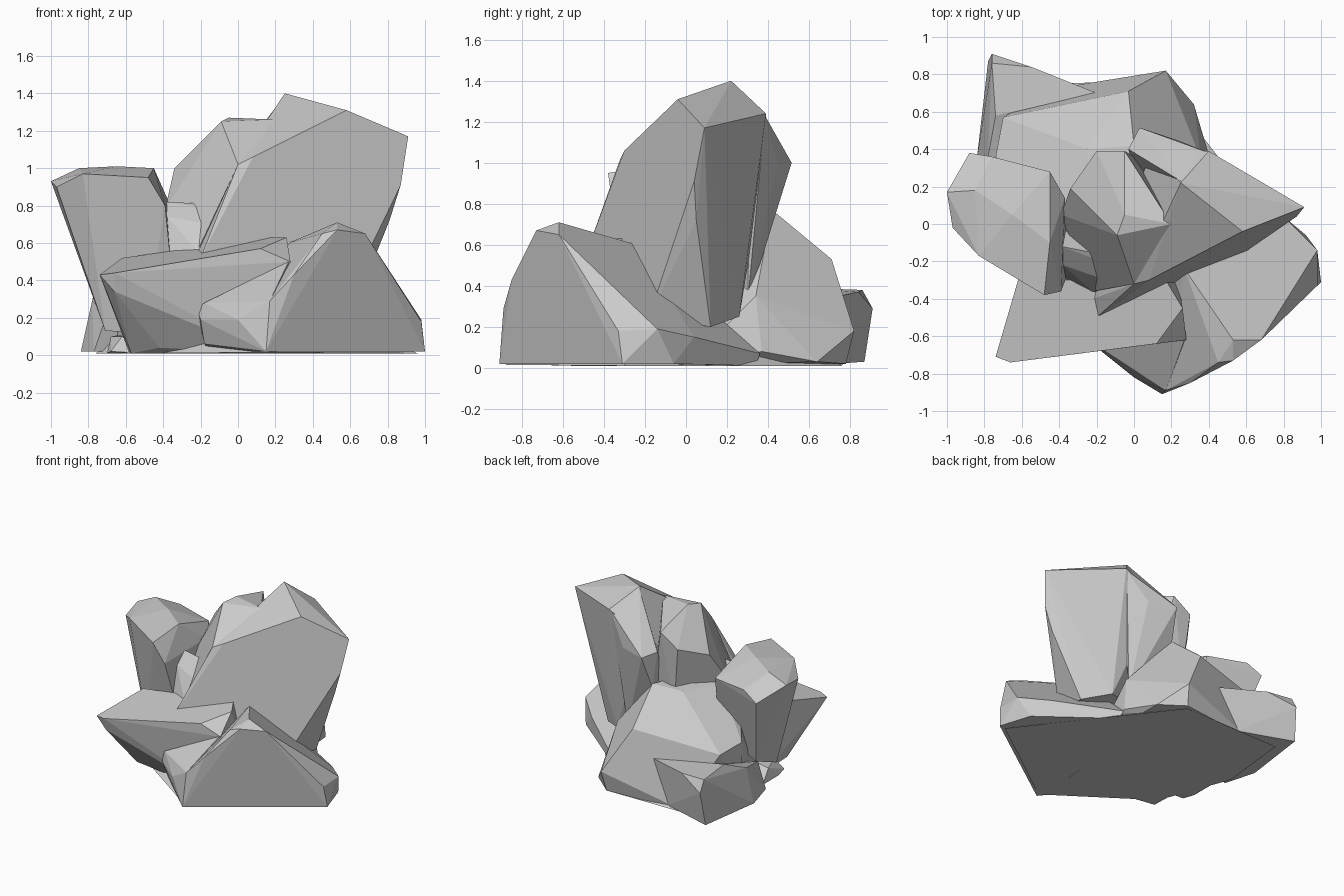
import bpy, bmesh
from math import radians


def rock(name, corners):
    """Chiselled stone: the convex hull of a few corner points, flat facets merged."""
    bm = bmesh.new()
    for c in corners:
        bm.verts.new(c)
    hull = bmesh.ops.convex_hull(bm, input=bm.verts[:])
    loose = {v for v in hull["geom_interior"] + hull["geom_unused"]
             if isinstance(v, bmesh.types.BMVert)}
    bmesh.ops.delete(bm, geom=list(loose), context='VERTS')
    bmesh.ops.dissolve_limit(bm, angle_limit=radians(5), verts=bm.verts[:], edges=bm.edges[:])
    bmesh.ops.recalc_face_normals(bm, faces=bm.faces[:])
    mesh = bpy.data.meshes.new(name)
    bm.to_mesh(mesh)
    bm.free()
    ob = bpy.data.objects.new(name, mesh)
    bpy.context.collection.objects.link(ob)
    return ob


# Tall leaning slab on the right
rock("tall_slab", [
    (0.25, 0.22, 1.40), (0.58, -0.04, 1.31), (0.91, 0.09, 1.17), (0.40, 0.39, 1.24),
    (0.08, -0.30, 1.06), (0.00, -0.32, 1.02), (-0.20, -0.50, 0.52), (-0.22, -0.40, 0.54),
    (0.87, 0.04, 0.91), (0.81, 0.05, 0.72), (0.55, -0.18, 0.25), (0.60, 0.12, 0.20),
    (0.42, 0.26, 0.25), (0.40, 0.31, 0.81), (0.10, 0.40, 1.10), (0.0, 0.1, 0.3)])

# Rear spur growing out of the slab
rock("rear_spur", [
    (0.25, 0.23, 1.39), (0.39, 0.385, 1.23), (0.03, 0.515, 1.00), (0.00, 0.42, 0.74),
    (0.24, 0.445, 1.00), (0.20, 0.42, 0.76), (0.30, 0.30, 0.31), (0.35, 0.31, 0.81),
    (-0.03, 0.40, 1.02), (0.05, 0.1, 0.5)])

# Pillar left of the slab
rock("middle_pillar", [
    (-0.05, 0.39, 1.18), (-0.20, 0.39, 1.08), (-0.34, 0.19, 1.00), (-0.09, -0.06, 1.25),
    (-0.05, 0.05, 1.27), (0.20, 0.00, 1.26), (0.00, -0.32, 1.02), (-0.39, 0.05, 0.78),
    (-0.22, -0.36, 0.55), (-0.36, -0.10, 0.50), (-0.15, 0.36, 0.60), (0.10, 0.30, 0.50)])

# Small wedge between pillar and left stone
rock("wedge_stone", [
    (-0.39, -0.12, 0.82), (-0.18, -0.16, 0.81), (-0.12, -0.22, 0.78), (-0.15, -0.30, 0.70),
    (-0.38, -0.22, 0.74), (-0.40, -0.28, 0.52), (-0.20, -0.38, 0.54), (-0.40, 0.10, 0.50),
    (-0.10, 0.00, 0.50)])

# Left stone leaning outward
rock("left_stone", [
    (-1.00, 0.17, 0.93), (-0.97, -0.02, 0.90), (-0.83, -0.17, 0.97), (-0.48, -0.38, 0.95),
    (-0.39, -0.36, 0.80), (-0.45, -0.10, 1.00), (-0.65, 0.05, 1.01), (-0.85, 0.18, 1.00),
    (-0.88, 0.38, 0.83), (-0.76, 0.36, 0.90), (-0.45, 0.28, 0.88), (-0.37, 0.14, 0.82),
    (-0.71, -0.12, 0.13), (-0.50, -0.20, 0.12), (-0.36, -0.28, 0.50), (-0.74, 0.18, 0.26),
    (-0.40, 0.15, 0.40)])

# Front left shelf with overhanging tip
rock("front_shelf", [
    (-0.74, -0.71, 0.43), (-0.66, -0.74, 0.44), (-0.66, -0.71, 0.34), (0.12, -0.64, 0.57),
    (0.28, -0.62, 0.50), (0.26, -0.45, 0.63), (0.17, -0.30, 0.63), (-0.07, -0.30, 0.60),
    (-0.62, -0.30, 0.52), (-0.57, -0.45, 0.01), (-0.42, -0.52, 0.04), (0.15, -0.56, 0.01),
    (0.20, -0.10, 0.01), (-0.58, -0.20, 0.01)])

# Front right boulder
rock("front_boulder", [
    (0.53, -0.73, 0.67), (0.45, -0.74, 0.65), (0.53, -0.62, 0.71), (0.68, -0.62, 0.65),
    (0.27, -0.24, 0.60), (0.60, -0.18, 0.41), (0.17, -0.89, 0.29), (0.30, -0.85, 0.43),
    (0.15, -0.91, 0.02), (0.98, -0.33, 0.18), (1.00, -0.31, 0.02), (0.98, -0.14, 0.19),
    (0.92, -0.06, 0.02), (0.80, 0.04, 0.15), (0.40, 0.36, 0.07), (0.42, 0.34, 0.01),
    (0.05, -0.30, 0.01)])

# Low nose on the boulder's left
rock("boulder_nose", [
    (-0.22, -0.62, 0.25), (-0.18, -0.66, 0.28), (-0.20, -0.66, 0.19), (0.00, -0.82, 0.19),
    (-0.18, -0.62, 0.06), (0.15, -0.91, 0.02), (0.17, -0.89, 0.29), (0.02, -0.66, 0.36),
    (0.27, -0.62, 0.50), (0.40, -0.50, 0.02), (-0.15, -0.50, 0.02)])

# Broad rear body
rock("rear_body", [
    (-0.03, 0.71, 0.53), (0.00, 0.42, 0.77), (-0.25, 0.40, 0.77), (-0.21, 0.05, 0.80),
    (-0.38, 0.10, 0.75), (-0.62, 0.20, 0.56), (-0.70, 0.57, 0.45), (-0.74, 0.36, 0.48),
    (0.17, 0.82, 0.18), (0.15, 0.78, 0.02), (0.32, 0.64, 0.03), (0.40, 0.37, 0.08),
    (0.36, 0.34, 0.35), (0.35, 0.00, 0.01), (-0.50, -0.25, 0.01), (-0.70, 0.30, 0.01),
    (-0.45, 0.72, 0.01)])

# Low corner stone at the rear left
rock("corner_stone", [
    (-0.76, 0.91, 0.29), (-0.78, 0.87, 0.03), (-0.76, 0.86, 0.38), (-0.55, 0.84, 0.37),
    (-0.20, 0.70, 0.34), (-0.74, 0.58, 0.39), (-0.78, 0.36, 0.29), (-0.70, 0.10, 0.22),
    (-0.77, 0.10, 0.02), (-0.84, 0.35, 0.02), (-0.35, 0.73, 0.02), (-0.30, 0.30, 0.01)])

# Pebbles under the front left overhang
for i, (x, y, s) in enumerate([(-0.60, -0.16, 0.10), (-0.47, -0.38, 0.08)]):
    rock(f"pebble_{i + 1}", [
        (x - s, y, 0.01), (x - 0.8 * s, y - s, 0.02), (x + s, y - s, 0.01),
        (x - 0.2 * s, y - 0.6 * s, s), (x + 0.5 * s, y + s, 1.2 * s), (x + 1.5 * s, y + s, 0.01),
        (x - s, y + 2 * s, 0.01), (x - 0.8 * s, y + s, s)])

# Flat underside core joining the stones
rock("base_core", [
    (-0.76, 0.18, 0.01), (-0.55, -0.38, 0.01), (0.16, -0.88, 0.015), (0.96, -0.30, 0.01),
    (0.40, 0.35, 0.01), (0.14, 0.76, 0.01), (-0.70, 0.75, 0.01), (-0.35, -0.40, 0.0),
    (0.34, -0.36, 0.0), (-0.3, 0.5, 0.0), (-0.4, -0.1, 0.25), (0.4, -0.2, 0.25),
    (0.0, 0.4, 0.25)])
